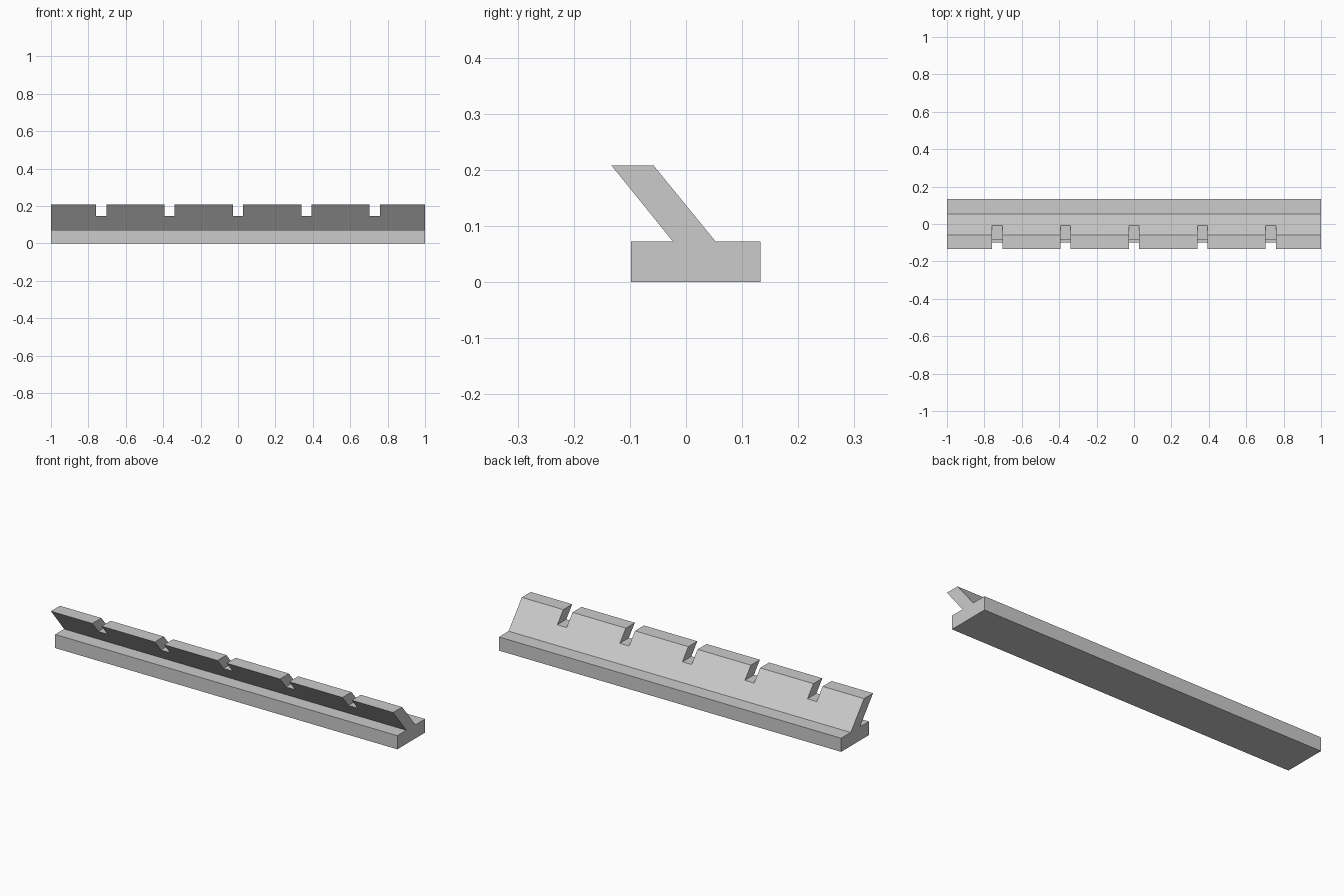
import bpy
import bmesh
from mathutils import Matrix, Vector

old = bpy.data.objects.get("Cube")
if old:
    bpy.data.objects.remove(old, do_unlink=True)

LENGTH = 2.0
SLOT_PITCH, SLOT_WIDTH, SLOT_FLOOR = 0.3655, 0.054, 0.147


def make_object(name, bm):
    bmesh.ops.recalc_face_normals(bm, faces=bm.faces)
    mesh = bpy.data.meshes.new(name)
    bm.to_mesh(mesh)
    bm.free()
    obj = bpy.data.objects.new(name, mesh)
    bpy.context.collection.objects.link(obj)
    return obj


# Plain grey material
grey = bpy.data.materials.new("light_grey")
grey.use_nodes = True
color = (0.6, 0.6, 0.6, 1)
grey.diffuse_color = color
grey.node_tree.nodes["Principled BSDF"].inputs["Base Color"].default_value = color

# Cross-section (y, z): flat foot with a blade leaning to the front
profile = [(-0.098, 0), (0.133, 0), (0.133, 0.072), (0.053, 0.072),
           (-0.058, 0.208), (-0.133, 0.208), (-0.023, 0.072), (-0.098, 0.072)]
bm = bmesh.new()
section = bm.faces.new([bm.verts.new((-LENGTH / 2, y, z)) for y, z in profile])
swept = bmesh.ops.extrude_face_region(bm, geom=[section])["geom"]
bmesh.ops.translate(bm, vec=(LENGTH, 0, 0),
                    verts=[v for v in swept if isinstance(v, bmesh.types.BMVert)])
rail = make_object("slotted_rail", bm)
rail.data.materials.append(grey)

# Five evenly spaced slots through the top of the blade
bm = bmesh.new()
size = Vector((SLOT_WIDTH, 0.5, 0.2))
for i in range(-2, 3):
    place = Matrix.Translation((i * SLOT_PITCH, 0, SLOT_FLOOR + size.z / 2))
    bmesh.ops.create_cube(bm, size=1, matrix=place @ Matrix.Diagonal(size.to_4d()))
cutter = make_object("slot_cutter", bm)
cutter.hide_render = True

cut = rail.modifiers.new("slots", 'BOOLEAN')
cut.operation = 'DIFFERENCE'
cut.solver = 'EXACT'
cut.object = cutter
bpy.context.view_layer.objects.active = rail
bpy.ops.object.modifier_apply(modifier=cut.name)
bpy.data.objects.remove(cutter, do_unlink=True)
